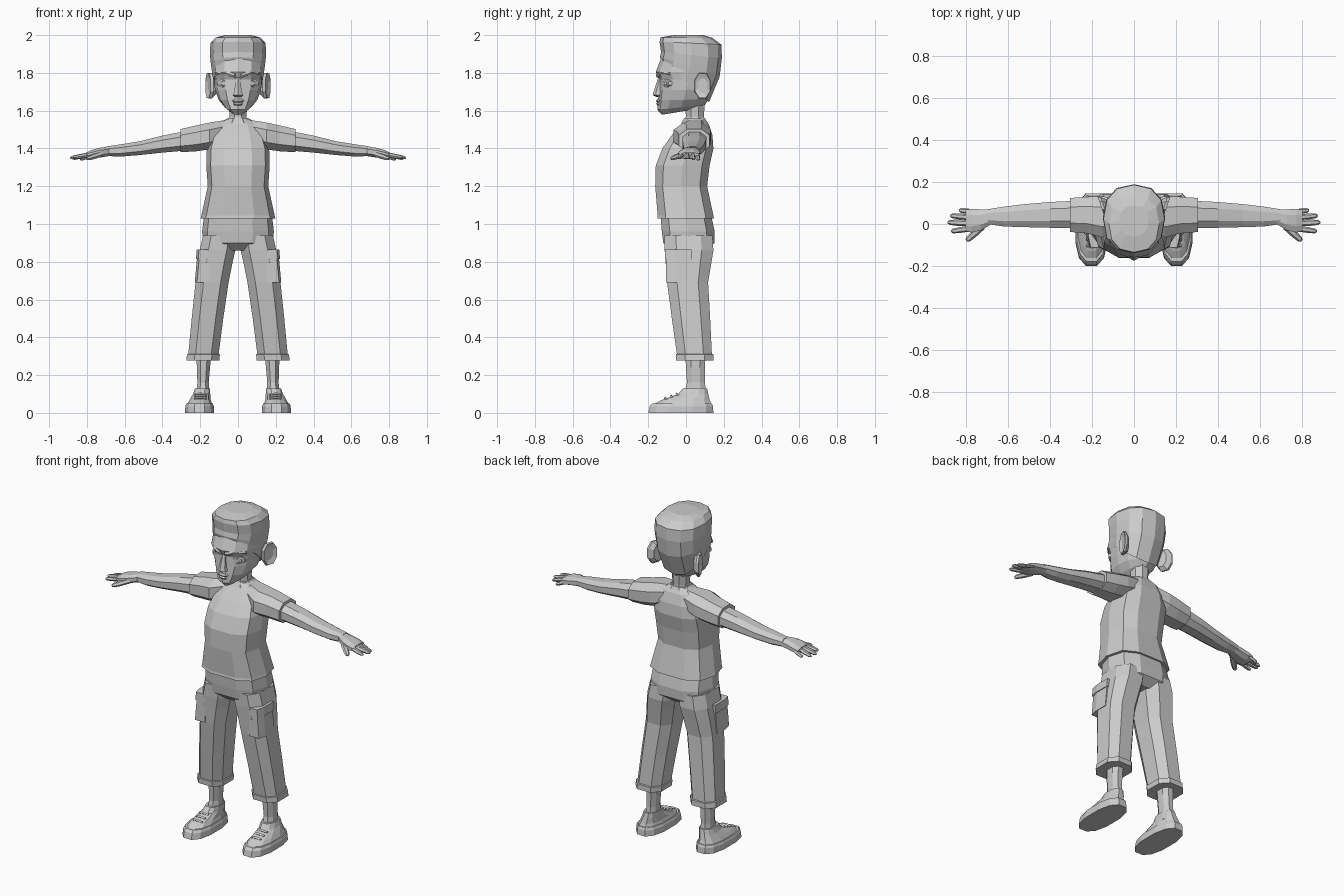
import bpy, bmesh, math
from mathutils import Vector

grey = bpy.data.materials.new("plain grey")
grey.diffuse_color = (0.6, 0.6, 0.6, 1)


def finish(name, bm):
    bmesh.ops.recalc_face_normals(bm, faces=bm.faces)
    me = bpy.data.meshes.new(name)
    bm.to_mesh(me)
    bm.free()
    me.materials.append(grey)
    ob = bpy.data.objects.new(name, me)
    bpy.context.collection.objects.link(ob)
    return ob


def loft(name, rings, sx=1):
    """Skin a list of equal-length point rings and cap both ends."""
    bm = bmesh.new()
    rows = [[bm.verts.new((p[0] * sx, p[1], p[2])) for p in r] for r in rings]
    n = len(rows[0])
    for a, b in zip(rows, rows[1:]):
        for i in range(n):
            j = (i + 1) % n
            bm.faces.new((a[i], a[j], b[j], b[i]))
    bm.faces.new(rows[0])
    bm.faces.new(rows[-1])
    return finish(name, bm)


def oval(u0, u1, v0, v1, n=10, p=0.8, off=0.5):
    """Rounded outline filling the box u0..u1, v0..v1; starts at v0."""
    pts = []
    for i in range(n):
        a = 2 * math.pi * (i + off) / n
        s, c = math.sin(a), -math.cos(a)
        pts.append((math.copysign(abs(s) ** p, s), math.copysign(abs(c) ** p, c)))
    mu, mv = max(q[0] for q in pts), max(q[1] for q in pts)
    cu, cv, hu, hv = (u0 + u1) / 2, (v0 + v1) / 2, (u1 - u0) / 2, (v1 - v0) / 2
    return [(cu + hu * a / mu, cv + hv * b / mv) for a, b in pts]


def level(z, x0, x1, y0, y1, zback=None, **kw):
    """Horizontal ring; zback tilts it from front height z to back height."""
    zb = z if zback is None else zback
    return [(x, y, z + (zb - z) * (y - y0) / (y1 - y0))
            for x, y in oval(x0, x1, y0, y1, **kw)]


def upright(x, y0, y1, z0, z1, n=8):
    return [(x, y, z) for y, z in oval(y0, y1, z0, z1, n=n, p=0.85)]


def rod(name, path, radii, sx=1, n=6, flat=1.0):
    """Tapered rod through the path points."""
    pts = [Vector(p) for p in path]
    d = (pts[-1] - pts[0]).normalized()
    up = Vector((0, 0, 1)) if abs(d.z) < 0.9 else Vector((0, 1, 0))
    s = d.cross(up).normalized()
    t = s.cross(d)
    rings = []
    for c, r in zip(pts, radii):
        ang = [2 * math.pi * k / n for k in range(n)]
        rings.append([c + s * (r * math.cos(a)) + t * (r * flat * math.sin(a)) for a in ang])
    return loft(name, rings, sx)


# shirt body with hem
loft("shirt", [level(z, -w, w, f, b, p=0.7) for z, w, f, b in (
    (1.03, .198, -.152, .148), (1.045, .194, -.15, .145), (1.2, .16, -.163, .112),
    (1.31, .168, -.16, .125), (1.40, .165, -.125, .145), (1.47, .145, -.075, .14),
    (1.53, .11, -.025, .12), (1.557, .06, -.01, .1))])

# trouser seat
loft("trouser_seat", [level(z, -w, w, f, b, p=0.75) for z, w, f, b in (
    (.86, .12, -.075, .1), (.90, .185, -.12, .15), (.96, .19, -.128, .152),
    (1.06, .178, -.135, .13))])

# neck
loft("neck", [level(z, -w, w, f, b, n=8, p=1) for z, w, f, b in (
    (1.52, .055, -.015, .105), (1.57, .045, .0, .095), (1.66, .05, -.01, .1))])
loft("collar", [level(z, -w, w, f, b, n=8, p=1) for z, w, f, b in (
    (1.535, .075, -.025, .115), (1.562, .055, -.008, .1))])

# head, tilted at the jaw
loft("head", [level(z, -w, w, f, b, zb, n=12, p=0.9, off=0) for z, zb, w, f, b in (
    (1.578, 1.61, .035, -.128, .06), (1.605, 1.63, .07, -.152, .1), (1.655, 1.66, .103, -.148, .12),
    (1.71, 1.71, .122, -.143, .145), (1.765, 1.765, .128, -.14, .165),
    (1.805, 1.805, .135, -.16, .17), (1.87, 1.87, .134, -.135, .175), (1.95, 1.95, .12, -.12, .165))])

# short hair, low at the nape and high over the forehead
loft("hair", [level(z, -w, w, f, b, zb, n=12, p=0.85, off=0) for z, zb, w, f, b in (
    (1.865, 1.645, .130, -.13, .122), (1.885, 1.78, .142, -.138, .178),
    (1.91, 1.88, .149, -.132, .19), (1.965, 1.95, .146, -.14, .187),
    (1.988, 1.985, .12, -.135, .14), (2.0, 2.0, .07, -.06, .09))])

# nose and lips
loft("nose", [level(z, -w, w, f, -.11, n=6, p=0.9, off=0) for z, w, f in (
    (1.672, .016, -.155), (1.682, .027, -.176), (1.70, .02, -.172), (1.775, .011, -.147))])
for nm, z, w, f in (("upper_lip", 1.652, .034, -.160), ("lower_lip", 1.636, .028, -.159)):
    loft(nm, [level(z + dz, -w * k, w * k, f + g, -.11, n=8, p=0.9, off=0)
              for dz, k, g in ((-.009, .8, .008), (0, 1, 0), (.009, .75, .008))])

for side, sx in (("left", 1), ("right", -1)):
    # eye with lids, brow, ear
    for nm, w, h, y in (("eyelids", .042, .024, -.118), ("eye", .031, .016, -.124)):
        rings = [[(.066 + u * k, y + dy + max(0, u) * .5, 1.745 + v * k)
                  for u, v in oval(-w, w, -h, h, n=8, p=1)]
                 for k, dy in ((1, .03), (1, .005), (.75, -.003))]
        loft(side + "_" + nm, rings, sx)
    rod(side + "_brow", [(.015, -.15, 1.785), (.06, -.134, 1.80), (.115, -.085, 1.795)],
        (.012, .014, .008), sx)
    loft(side + "_ear", [[(x + (y - .05) * .35, y, z) for y, z in oval(
        .085 - .04 * k, .09 + .04 * k, 1.73 - .065 * k, 1.735 + .065 * k, n=8, p=.9)]
        for x, k in ((.11, .7), (.132, 1), (.146, .95), (.136, .55))], sx)

    # sleeve and arm
    loft(side + "_sleeve", [upright(*r) for r in (
        (.07, -.02, .12, 1.42, 1.55), (.15, -.065, .132, 1.395, 1.537),
        (.22, -.045, .13, 1.385, 1.522), (.305, -.038, .124, 1.38, 1.502))], sx)
    loft(side + "_arm", [upright(*r) for r in (
        (.26, -.02, .112, 1.39, 1.495), (.40, -.018, .105, 1.378, 1.468),
        (.52, -.015, .095, 1.365, 1.438), (.62, -.012, .083, 1.357, 1.422),
        (.70, .0, .07, 1.36, 1.41))], sx)

    # hand, fingers and thumb
    loft(side + "_palm", [upright(*r) for r in (
        (.68, .0, .07, 1.36, 1.41), (.73, -.03, .07, 1.352, 1.404),
        (.775, -.04, .072, 1.345, 1.392), (.805, -.034, .068, 1.347, 1.378))], sx)
    for nm, a, b, r in (
            ("little_finger", (.775, .058, 1.365), (.835, .066, 1.34), .013),
            ("ring_finger", (.785, .032, 1.368), (.877, .04, 1.345), .014),
            ("middle_finger", (.785, .004, 1.368), (.889, .008, 1.35), .015),
            ("index_finger", (.785, -.022, 1.366), (.873, -.035, 1.352), .014),
            ("thumb", (.725, -.012, 1.37), (.80, -.08, 1.345), .017)):
        a, b = Vector(a), Vector(b)
        rod(side + "_" + nm, [a, a.lerp(b, .55), a.lerp(b, .9), b],
            (r, r, r * .8, r * .35), sx, flat=.85)

    # trouser leg and cuff
    loft(side + "_trouser_leg", [level(z, *r, n=8, p=.75) for z, *r in (
        (.29, .105, .265, -.045, .138), (.50, .078, .245, -.075, .128),
        (.69, .05, .225, -.1, .117), (.80, .028, .212, -.108, .135),
        (.86, .014, .203, -.113, .145), (.94, .006, .185, -.115, .14))], sx)
    loft(side + "_trouser_cuff", [level(z, *r, n=8, p=.75) for z, *r in (
        (.278, .098, .274, -.052, .146), (.31, .096, .27, -.054, .145),
        (.312, .106, .262, -.046, .138))], sx)

    # side pocket with flap
    for nm, z0, z1, e in (("pocket", .69, .83, 0), ("pocket_flap", .815, .865, .005)):
        loft(side + "_" + nm, [[(x0 + e, -.107 - e, z), (x0 + e + .012, -.06, z),
                                (x0 + e + .012, .025 + e, z), (.15, .025 + e, z),
                                (.15, -.107 - e, z)]
                               for z, x0 in ((z0, .217 - (z0 - .69) * .09),
                                             (z1, .217 - (z1 - .69) * .09))], sx)

    # ankle
    loft(side + "_ankle", [level(z, *r, n=8, p=.9) for z, *r in (
        (.08, .148, .225, -.015, .11), (.16, .155, .215, .005, .1),
        (.24, .148, .218, .0, .1), (.33, .14, .22, -.005, .105))], sx)

    # shoe sole, upper and laces
    loft(side + "_shoe_sole", [level(z, *r, n=12, p=.8) for z, *r in (
        (0, .126, .28, -.2, .145), (.035, .128, .279, -.192, .143), (.05, .134, .273, -.178, .137))], sx)
    loft(side + "_shoe_upper", [level(z, *r, n=12, p=.85) for z, *r in (
        (.045, .136, .27, -.172, .135), (.068, .144, .257, -.13, .126),
        (.1, .147, .238, -.04, .118), (.13, .148, .228, -.018, .112))], sx)
    for k in range(3):
        y, z = -.105 + k * .03, .079 + k * .0105
        rod(side + "_lace_%d" % (k + 1), [(.168, y, z - .004), (.2, y - .004, z), (.23, y, z - .004)],
            (.007, .008, .007), sx, n=4)
